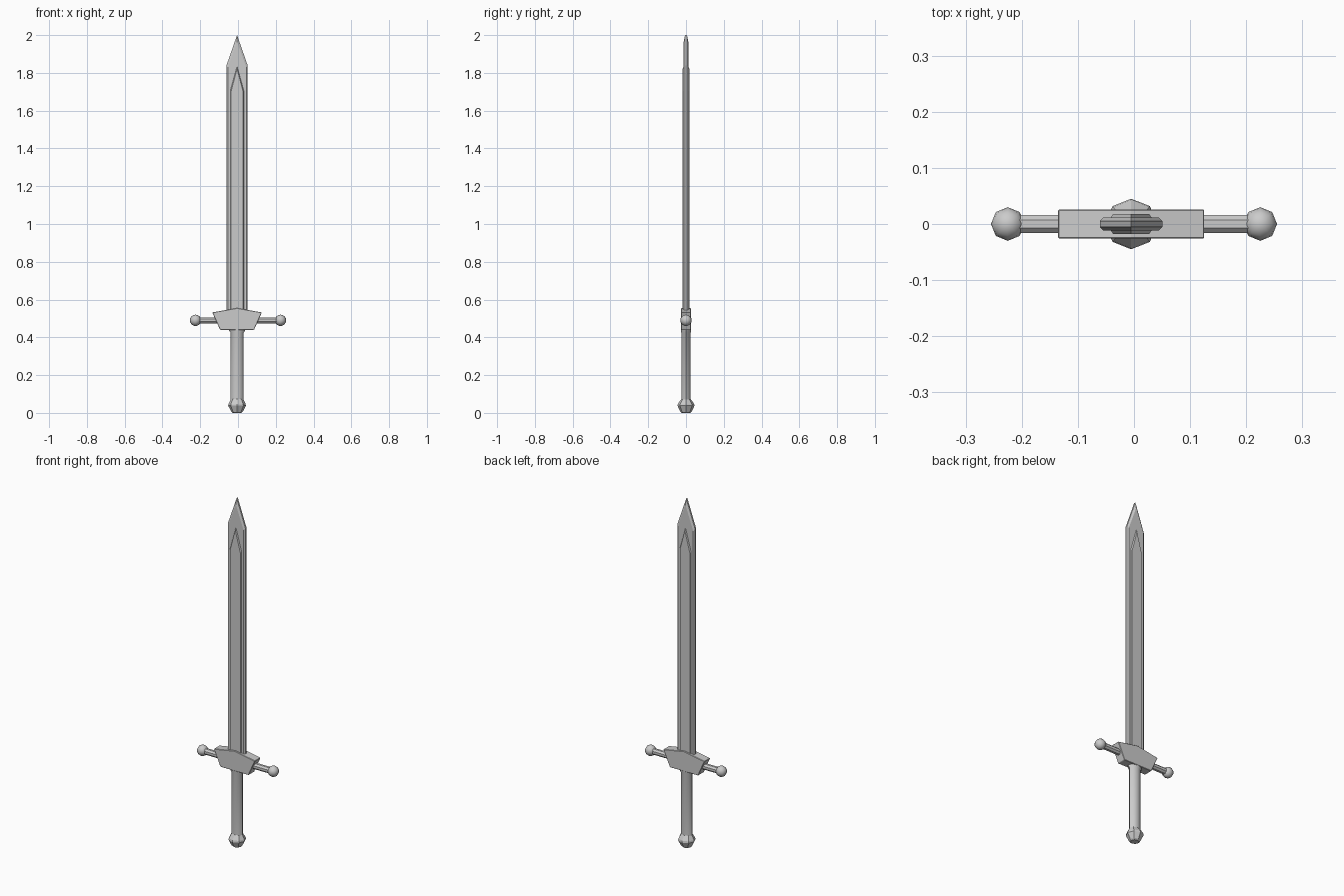
import bpy, bmesh, math
from math import cos, sin, pi

if "Cube" in bpy.data.objects:
    bpy.data.objects.remove(bpy.data.objects["Cube"])

CX = -0.005  # shared centre line of blade, guard and grip


def loft(name, rings, smooth=False):
    """Skin a list of equal-length closed rings and cap both ends."""
    bm = bmesh.new()
    vs = [[bm.verts.new(p) for p in ring] for ring in rings]
    n = len(rings[0])
    for a, b in zip(vs, vs[1:]):
        for i in range(n):
            j = (i + 1) % n
            bm.faces.new((a[i], a[j], b[j], b[i]))
    bm.faces.new(vs[0][::-1])
    bm.faces.new(vs[-1])
    bmesh.ops.recalc_face_normals(bm, faces=bm.faces)
    me = bpy.data.meshes.new(name)
    bm.to_mesh(me)
    bm.free()
    ob = bpy.data.objects.new(name, me)
    bpy.context.collection.objects.link(ob)
    if smooth:
        bpy.ops.object.select_all(action='DESELECT')
        ob.select_set(True)
        bpy.context.view_layer.objects.active = ob
        bpy.ops.object.shade_smooth_by_angle(angle=math.radians(50))
    return ob


def outline(half, bottom, shoulder, tip, y):
    """Pointed blade outline in the xz plane at depth y."""
    pts = [(-half, bottom), (half, bottom), (half, shoulder), (0, tip), (-half, shoulder)]
    return [(CX + x, y, z) for x, z in pts]


def octagon(rx, ry, z, turn=0):
    return [(CX + rx * cos(turn + i * pi / 4), ry * sin(turn + i * pi / 4), z) for i in range(8)]


# Blade with bevelled cutting edges
edge, face = (0.056, 0.5, 1.84, 2.0), (0.049, 0.5, 1.83, 1.965)
loft("blade", [outline(*face, -0.012), outline(*edge, -0.005),
               outline(*edge, 0.005), outline(*face, 0.012)])

# Raised centre panel on both sides of the blade
wide, narrow = (0.036, 0.5, 1.705, 1.835), (0.032, 0.5, 1.70, 1.822)
loft("blade_rib", [outline(*narrow, -0.018), outline(*wide, -0.012),
                   outline(*wide, 0.012), outline(*narrow, 0.018)])

# Guard block
guard = [(-0.09, 0.44), (0.09, 0.44), (0.131, 0.532), (0, 0.555), (-0.131, 0.532)]
block = loft("guard_block", [[(CX + x, y, z) for x, z in guard] for y in (-0.026, 0.026)])
bev = block.modifiers.new("soft_edges", 'BEVEL')
bev.width = 0.002
bev.segments = 1

# Guard arms and ball ends
for side, s in (("left", -1), ("right", 1)):
    rings = [[(s * x, 0.0175 * cos(pi / 8 + i * pi / 4), 0.49 + 0.0175 * sin(pi / 8 + i * pi / 4))
              for i in range(8)] for x in (0.07, 0.22)]
    loft("guard_arm_" + side, rings)
    bpy.ops.mesh.primitive_uv_sphere_add(segments=8, ring_count=8, radius=0.03,
                                         location=(s * 0.225, 0, 0.49))
    bpy.context.object.name = "guard_ball_" + side
    bpy.ops.object.shade_smooth()

# Grip with a small collar under the guard
loft("grip", [octagon(0.034, 0.025, 0.05), octagon(0.034, 0.025, 0.425),
              octagon(0.043, 0.026, 0.435), octagon(0.043, 0.026, 0.445)], smooth=True)

# Faceted pommel
loft("pommel", [octagon(0.022, 0.022, 0), octagon(0.03, 0.03, 0.006),
                octagon(0.047, 0.045, 0.038), octagon(0.045, 0.043, 0.048),
                octagon(0.033, 0.025, 0.073)])
